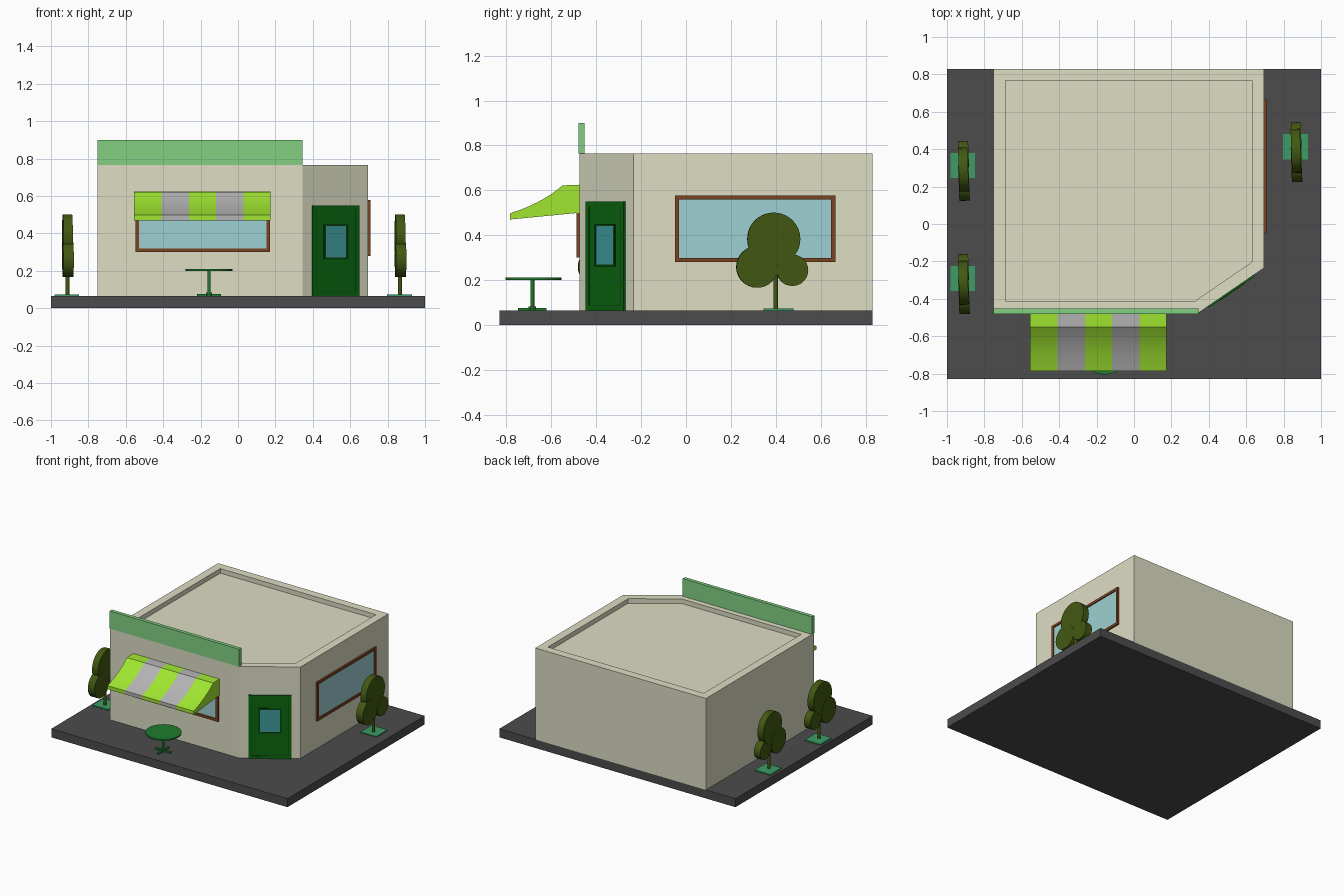
import bpy, bmesh, math
from mathutils import Matrix, Vector

if "Cube" in bpy.data.objects:
    bpy.data.objects.remove(bpy.data.objects["Cube"])


def mat(name, hexcol):
    m = bpy.data.materials.new(name)
    c = [int(hexcol[i:i + 2], 16) / 255 for i in (0, 2, 4)]
    m.diffuse_color = [v / 12.92 if v < 0.04 else ((v + 0.055) / 1.055) ** 2.4 for v in c] + [1]
    m.use_nodes = True
    m.node_tree.nodes["Principled BSDF"].inputs["Base Color"].default_value = m.diffuse_color
    return m


WALL = mat("plaster", "DDDDC4")
PAVE = mat("asphalt", "4C4C4C")
SIGN = mat("sign_green", "82D082")
LIME = mat("lime", "A0E630")
GREY = mat("awning_grey", "B4B4B4")
WOOD = mat("wood", "7C4420")
GLASS = mat("glass", "9DD0D2")
DOOR = mat("door_green", "0A660F")
TRIM = mat("door_trim", "064009")
PANE = mat("door_glass", "3E9C9E")
LEAF = mat("leaf", "425812")
PLATE = mat("plate_green", "3C9C66")
TABLE = mat("table_green", "1F7C2E")


def finish(name, bm, *mats):
    bmesh.ops.recalc_face_normals(bm, faces=bm.faces)
    me = bpy.data.meshes.new(name)
    bm.to_mesh(me)
    bm.free()
    ob = bpy.data.objects.new(name, me)
    bpy.context.collection.objects.link(ob)
    for m in mats:
        me.materials.append(m)
    return ob


def smooth(ob):
    bpy.ops.object.select_all(action='DESELECT')
    ob.select_set(True)
    bpy.context.view_layer.objects.active = ob
    bpy.ops.object.shade_smooth_by_angle()


def add_box(bm, lo, hi):
    lo, hi = Vector(lo), Vector(hi)
    m = Matrix.Translation((lo + hi) / 2) @ Matrix.Diagonal((*(hi - lo), 1))
    bmesh.ops.create_cube(bm, size=1, matrix=m)


def box(name, lo, hi, m, place=None):
    bm = bmesh.new()
    add_box(bm, lo, hi)
    ob = finish(name, bm, m)
    if place:
        ob.matrix_world = place
    return ob


def ring(name, w, z0, z1, t, depth, m, place):
    # rectangular frame in a wall: local x along the wall, -y outward
    bm = bmesh.new()
    h = w / 2
    outer = [(-h, z0), (h, z0), (h, z1), (-h, z1)]
    inner = [(-h + t, z0 + t), (h - t, z0 + t), (h - t, z1 - t), (-h + t, z1 - t)]
    loops = [[bm.verts.new((x, y, z)) for x, z in pts]
             for pts, y in ((outer, 0), (outer, -depth), (inner, -depth), (inner, 0))]
    for a, b in zip(loops, loops[1:] + loops[:1]):
        for i in range(4):
            j = (i + 1) % 4
            bm.faces.new((a[i], a[j], b[j], b[i]))
    finish(name, bm, m).matrix_world = place


def cyl(name, r, depth, loc, m, rot=(0, 0, 0), n=32):
    bpy.ops.mesh.primitive_cylinder_add(vertices=n, radius=r, depth=depth, location=loc, rotation=rot)
    ob = bpy.context.object
    ob.name = name
    ob.data.materials.append(m)
    smooth(ob)
    return ob


def wall_place(x, y, angle):
    return Matrix.Translation((x, y, 0)) @ Matrix.Rotation(angle, 4, 'Z')


G = 0.065  # pavement height
box("pavement", (-1, -0.83, 0), (1, 0.83, G), PAVE)

# building with chamfered corner and sunken roof
bm = bmesh.new()
plan = [(-0.75, -0.475), (0.345, -0.475), (0.695, -0.235), (0.695, 0.83), (-0.75, 0.83)]
low = [bm.verts.new((x, y, G)) for x, y in plan]
top = [bm.verts.new((x, y, 0.765)) for x, y in plan]
bm.faces.new(low[::-1])
roof = bm.faces.new(top)
for i in range(5):
    j = (i + 1) % 5
    bm.faces.new((low[i], low[j], top[j], top[i]))
bm.normal_update()
bmesh.ops.inset_region(bm, faces=[roof], thickness=0.063, use_even_offset=True)
sunk = bmesh.ops.extrude_discrete_faces(bm, faces=[roof])["faces"][0]
bmesh.ops.translate(bm, verts=sunk.verts, vec=(0, 0, -0.035))
finish("building", bm, WALL)

box("sign_board", (-0.75, -0.48, 0.765), (0.345, -0.453, 0.9), SIGN)

# windows
for name, place, w, z0, z1 in (
        ("front", wall_place(-0.188, -0.475, 0), 0.72, 0.3, 0.6),
        ("side", wall_place(0.695, 0.308, math.pi / 2), 0.715, 0.28, 0.578)):
    ring(name + "_window_frame", w, z0, z1, 0.019, 0.013, WOOD, place)
    box(name + "_window_glass", (-w / 2 + 0.015, -0.005, z0 + 0.015),
        (w / 2 - 0.015, 0, z1 - 0.015), GLASS, place)

# corner door
P = wall_place(0.52, -0.355, math.atan2(0.24, 0.35))
ring("door_frame", 0.3, G, 0.55, 0.022, 0.009, DOOR, P)
ring("door_groove", 0.26, G + 0.018, 0.535, 0.006, 0.0075, TRIM, P)
box("door_leaf", (-0.125, -0.006, G + 0.02), (0.125, 0, 0.53), DOOR, P)
ring("door_window_frame", 0.158, 0.26, 0.45, 0.01, 0.011, TRIM, P)
box("door_window_glass", (-0.072, -0.008, 0.266), (0.072, 0, 0.444), PANE, P)

# striped awning: one profile swept over five bands
profile = [(-0.475, 0.625), (-0.55, 0.622), (-0.6, 0.583), (-0.66, 0.548),
           (-0.72, 0.52), (-0.785, 0.497), (-0.785, 0.47), (-0.475, 0.5)]
bm = bmesh.new()
rows = [[bm.verts.new((-0.555 + 0.146 * k, y, z)) for y, z in profile] for k in range(6)]
for k in range(5):
    for i in range(len(profile)):
        j = (i + 1) % len(profile)
        f = bm.faces.new((rows[k][i], rows[k][j], rows[k + 1][j], rows[k + 1][i]))
        f.material_index = k % 2
bm.faces.new(rows[0])
bm.faces.new(rows[-1])
smooth(finish("awning", bm, LIME, GREY))

# cafe table with cross foot
tx, ty = -0.155, -0.685
cyl("table_top", 0.125, 0.011, (tx, ty + 0.005, 0.205), TABLE)
cyl("table_post", 0.009, 0.13, (tx, ty, 0.137), TABLE, n=16)
cyl("table_hub", 0.016, 0.014, (tx, ty, 0.076), TABLE, n=16)
bm = bmesh.new()
add_box(bm, (-0.064, -0.008, G), (0.064, 0.008, G + 0.011))
add_box(bm, (-0.008, -0.064, G), (0.008, 0.064, G + 0.0105))
finish("table_foot", bm, TABLE).location = (tx, ty, 0)

# trees: three overlapping flat discs on a trunk and ground plate
for n, (x, y) in enumerate([(0.863, 0.413), (-0.915, 0.313), (-0.915, -0.292)], 1):
    box(f"tree_{n}_plate", (x - 0.066, y - 0.067, G), (x + 0.066, y + 0.067, G + 0.008), PLATE)
    cyl(f"tree_{n}_trunk", 0.011, 0.2, (x + 0.003, y - 0.013, 0.17), LEAF, n=16)
    for part, dx, dy, z, r, t in (("top", 0.003, -0.022, 0.383, 0.118, 0.05),
                                  ("left", 0.006, -0.096, 0.259, 0.093, 0.056),
                                  ("right", 0.004, 0.061, 0.244, 0.07, 0.053)):
        cyl(f"tree_{n}_leaves_{part}", r, t, (x + dx, y + dy, z), LEAF,
            rot=(0, math.pi / 2, math.radians(2)))
    cyl(f"tree_{n}_leaves_core", 0.06, 0.048, (x + 0.004, y - 0.022, 0.28), LEAF,
        rot=(0, math.pi / 2, math.radians(2)))
